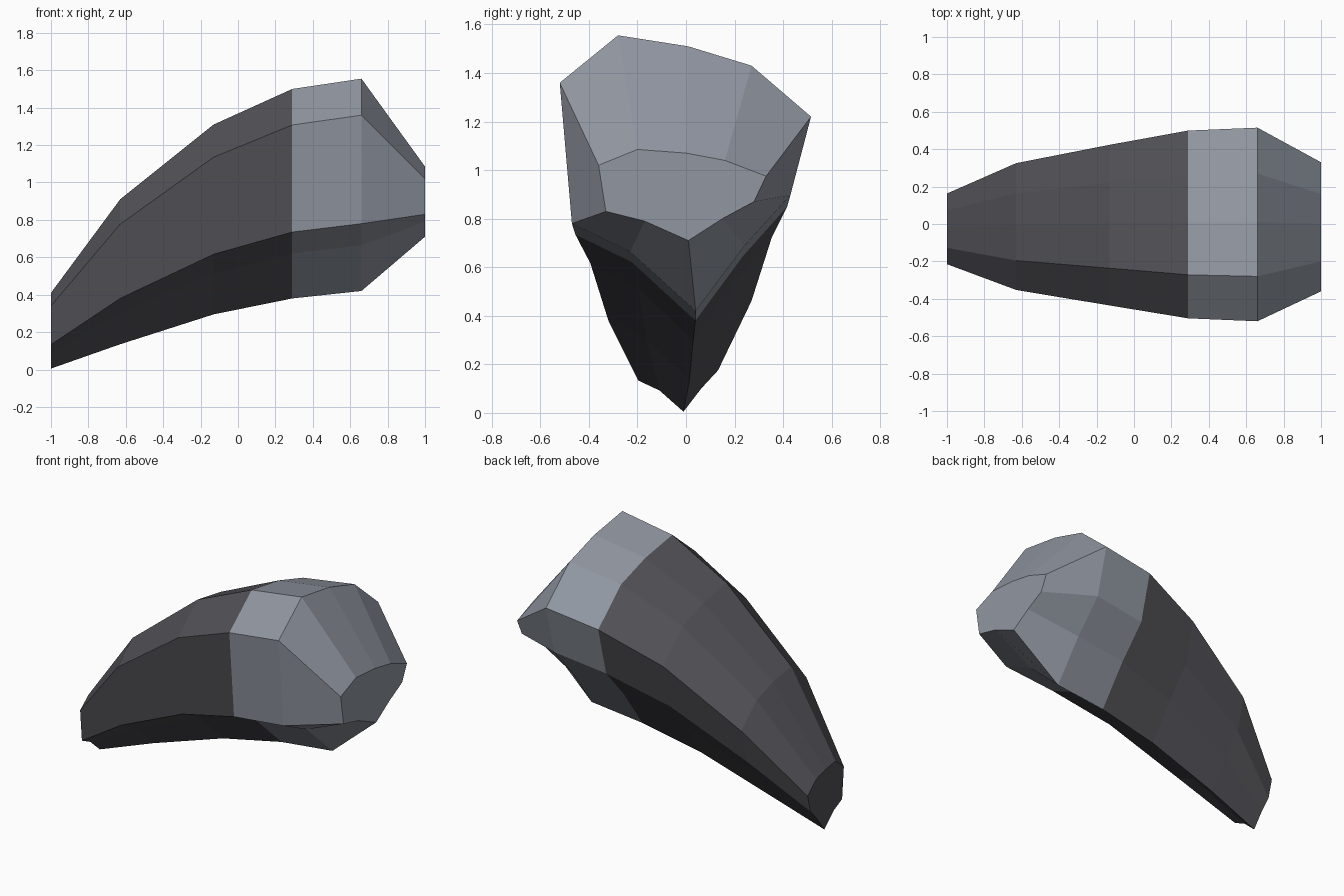
import bpy, bmesh

if "Cube" in bpy.data.objects:
    bpy.data.objects.remove(bpy.data.objects["Cube"])

# Cross-section at the widest station: (y, height fraction)
SECTION = [(-.52, .828), (-.28, 1), (.01, .96), (.27, .89), (.515, .705),
           (.43, .42), (.24, .235), (.04, 0), (-.23, .215), (-.47, .317)]
# Small ring at the broad end: (y, z)
END = [(-.36, 1.02), (-.20, 1.085), (0, 1.07), (.16, 1.04), (.33, .975),
       (.28, .87), (.15, .80), (.01, .71), (-.17, .79), (-.33, .83)]


def ring(x, width, shift, bottom, top):
    return [(x, y * width + shift, bottom + h * (top - bottom)) for y, h in SECTION]


def material(name, colour):
    m = bpy.data.materials.new(name)
    m.diffuse_color = (*colour, 1)
    m.use_nodes = True
    m.node_tree.nodes["Principled BSDF"].inputs["Base Color"].default_value = m.diffuse_color
    return m


def loft(name, rings, mat, cap_first, cap_last):
    bm = bmesh.new()
    loops = [[bm.verts.new(p) for p in r] for r in rings]
    n = len(SECTION)
    for a, b in zip(loops, loops[1:]):
        for i in range(n):
            j = (i + 1) % n
            bm.faces.new((a[i], a[j], b[j], b[i]))
    if cap_first:
        bm.faces.new(loops[0][::-1])
    if cap_last:
        bm.faces.new(loops[-1])
    # Section runs clockwise seen from +x, so flip to face outward
    bmesh.ops.reverse_faces(bm, faces=bm.faces[:])
    mesh = bpy.data.meshes.new(name)
    bm.to_mesh(mesh)
    bm.free()
    mesh.materials.append(mat)
    bpy.context.collection.objects.link(bpy.data.objects.new(name, mesh))


dark = material("dark grey", (.08, .08, .092))
light = material("blue grey", (.28, .305, .355))

joint = ring(.29, .97, 0, .38, 1.50)
# Curved tapering dark body
loft("curved_tip", [ring(-1, .365, -.025, .005, .41),
                    ring(-.63, .655, -.012, .135, .91),
                    ring(-.13, .83, -.004, .295, 1.31),
                    joint], dark, True, False)
# Light band and tapered root
loft("root", [joint, ring(.66, 1, 0, .42, 1.555),
              [(1, y, z) for y, z in END]], light, False, True)
